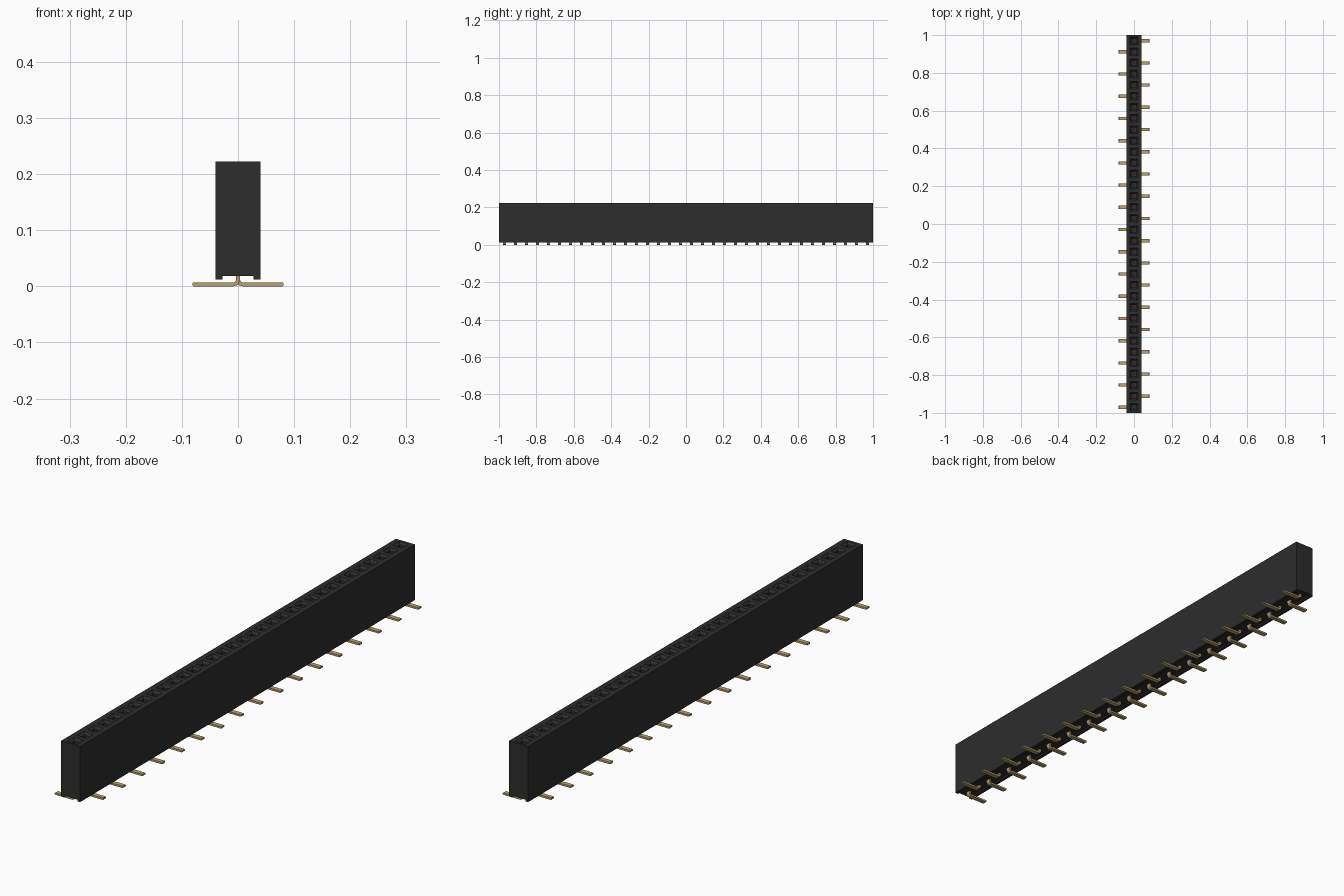
import bpy, bmesh, math

if "Cube" in bpy.data.objects:
    bpy.data.objects.remove(bpy.data.objects["Cube"])

COUNT = 34
PITCH = 2.0 / COUNT
HALF_W, TOP, BASE, CEIL = 0.04, 0.222, 0.012, 0.018
PIN_T, PIN_W = 0.007, 0.017


def material(name, rgb):
    m = bpy.data.materials.new(name)
    m.diffuse_color = (*rgb, 1)
    m.use_nodes = True
    m.node_tree.nodes["Principled BSDF"].inputs["Base Color"].default_value = m.diffuse_color
    return m


black = material("black plastic", (0.026, 0.026, 0.026))
gold = material("gold plating", (0.50, 0.36, 0.16))


def finish(bm, name, mat):
    bmesh.ops.remove_doubles(bm, verts=bm.verts, dist=1e-5)
    bmesh.ops.recalc_face_normals(bm, faces=bm.faces)
    me = bpy.data.meshes.new(name)
    bm.to_mesh(me)
    bm.free()
    me.materials.append(mat)
    ob = bpy.data.objects.new(name, me)
    bpy.context.collection.objects.link(ob)
    return ob


def ring(bm, hx, hy, y, z):
    return [bm.verts.new((sx * hx, y + sy * hy, z))
            for sx, sy in ((-1, -1), (1, -1), (1, 1), (-1, 1))]


def bridge(bm, a, b):
    n = len(a)
    for i in range(n):
        bm.faces.new((a[i], a[(i + 1) % n], b[(i + 1) % n], b[i]))


# Housing: channelled cross-section repeated per cell, each with a chamfered socket
section = [(HALF_W, TOP), (HALF_W, BASE), (0.028, BASE), (0.028, CEIL),
           (-0.028, CEIL), (-0.028, BASE), (-HALF_W, BASE), (-HALF_W, TOP)]
bm = bmesh.new()
for i in range(COUNT):
    y = -1 + PITCH * (i + 0.5)
    ends = [[bm.verts.new((x, y + s * PITCH / 2, z)) for x, z in section] for s in (-1, 1)]
    for k in range(len(section) - 1):
        bm.faces.new((ends[0][k], ends[0][k + 1], ends[1][k + 1], ends[1][k]))
    if i == 0:
        bm.faces.new(ends[0])
    if i == COUNT - 1:
        bm.faces.new(ends[1])
    rings = [ring(bm, HALF_W, PITCH / 2, y, TOP), ring(bm, 0.020, 0.020, y, TOP),
             ring(bm, 0.012, 0.012, y, TOP - 0.009), ring(bm, 0.012, 0.012, y, 0.04)]
    for a, b in zip(rings, rings[1:]):
        bridge(bm, a, b)
    bm.faces.new(rings[-1])
finish(bm, "socket_housing", black)


# Pin outline: flat foot, rounded bend, upright stem
def pin_outline():
    r_in, r_out = 0.005, 0.005 + PIN_T
    cx, cz = PIN_T / 2 + r_in, r_out

    def arc(r):
        return [(cx - r * math.cos(a), cz - r * math.sin(a))
                for a in (math.pi / 2 * k / 6 for k in range(7))]
    tip = [(0.0795, 0), (0.081, 0.0015), (0.081, PIN_T - 0.0015), (0.0795, PIN_T)]
    return [(-PIN_T / 2, 0.10)] + arc(r_out) + tip + arc(r_in)[::-1] + [(PIN_T / 2, 0.10)]


# Pins with feet alternating sides, plus a two-leaf spring contact inside each socket
for i in range(COUNT):
    y = 1 - PITCH * (i + 0.5)
    side = 1 if i % 2 == 0 else -1
    bm = bmesh.new()
    a, b = [[bm.verts.new((side * x, y + s * PIN_W / 2, z)) for x, z in pin_outline()]
            for s in (-1, 1)]
    bm.faces.new(a)
    bm.faces.new(b)
    bridge(bm, a, b)
    for s in (-1, 1):
        low = [bm.verts.new((s * x, y + w, 0.10)) for x, w in
               ((0, -0.006), (0.0035, -0.006), (0.0035, 0.006), (0, 0.006))]
        high = [bm.verts.new((s * x, y + w, 0.19)) for x, w in
                ((0.006, -0.006), (0.0095, -0.006), (0.0095, 0.006), (0.006, 0.006))]
        bridge(bm, low, high)
        bm.faces.new(high)
    ob = finish(bm, f"contact_pin_{i + 1}", gold)
    bpy.ops.object.select_all(action='DESELECT')
    ob.select_set(True)
    bpy.context.view_layer.objects.active = ob
    bpy.ops.object.shade_smooth_by_angle(angle=math.radians(30))
